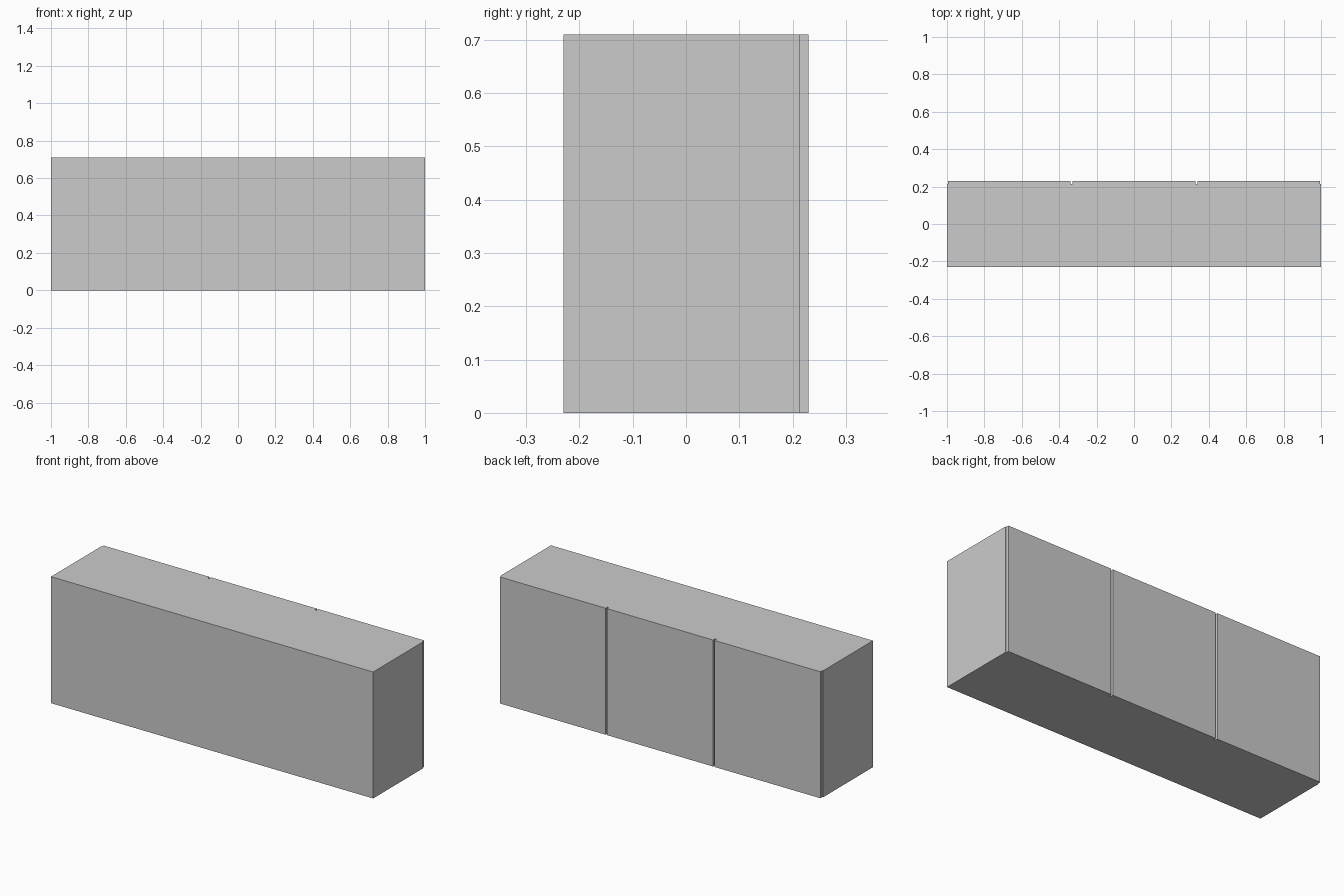
import bpy

if "Cube" in bpy.data.objects:
    bpy.data.objects.remove(bpy.data.objects["Cube"])

W, D, H = 2.0, 0.46, 0.71      # overall size
T = 0.022                      # panel thickness
DOOR = 0.017                   # door thickness
GAP = 0.01                     # gap between doors
SKIN = 0.002                   # thin rear sheet on the -y side
Y0, Y1 = -D / 2 + SKIN, D / 2 - DOOR


def box(name, x, y, z):
    """Box from (min, max) ranges on each axis."""
    bpy.ops.mesh.primitive_cube_add(size=1)
    o = bpy.context.object
    o.name = name
    o.location = [(r[0] + r[1]) / 2 for r in (x, y, z)]
    o.scale = [r[1] - r[0] for r in (x, y, z)]
    bpy.ops.object.transform_apply(location=False, rotation=False, scale=True)
    return o


# carcass: top and bottom run full width, uprights fit between them
box("bottom_panel", (-W / 2, W / 2), (Y0, Y1), (0, T))
box("top_panel", (-W / 2, W / 2), (Y0, Y1), (H - T, H))
box("left_side", (-W / 2, -W / 2 + T), (Y0, Y1), (T, H - T))
box("right_side", (W / 2 - T, W / 2), (Y0, Y1), (T, H - T))
box("closing_sheet", (-W / 2, W / 2), (-D / 2, Y0), (0, H))

# dividers behind the door gaps
for i, x in enumerate((-W / 6, W / 6)):
    box(f"divider_{i + 1}", (x - T / 2, x + T / 2), (Y0, Y1), (T, H - T))

# three doors on the +y side
for i in range(3):
    x = -W / 2 + i * W / 3
    box(f"door_{i + 1}", (x + GAP / 2, x + W / 3 - GAP / 2), (Y1, D / 2), (0, H))
